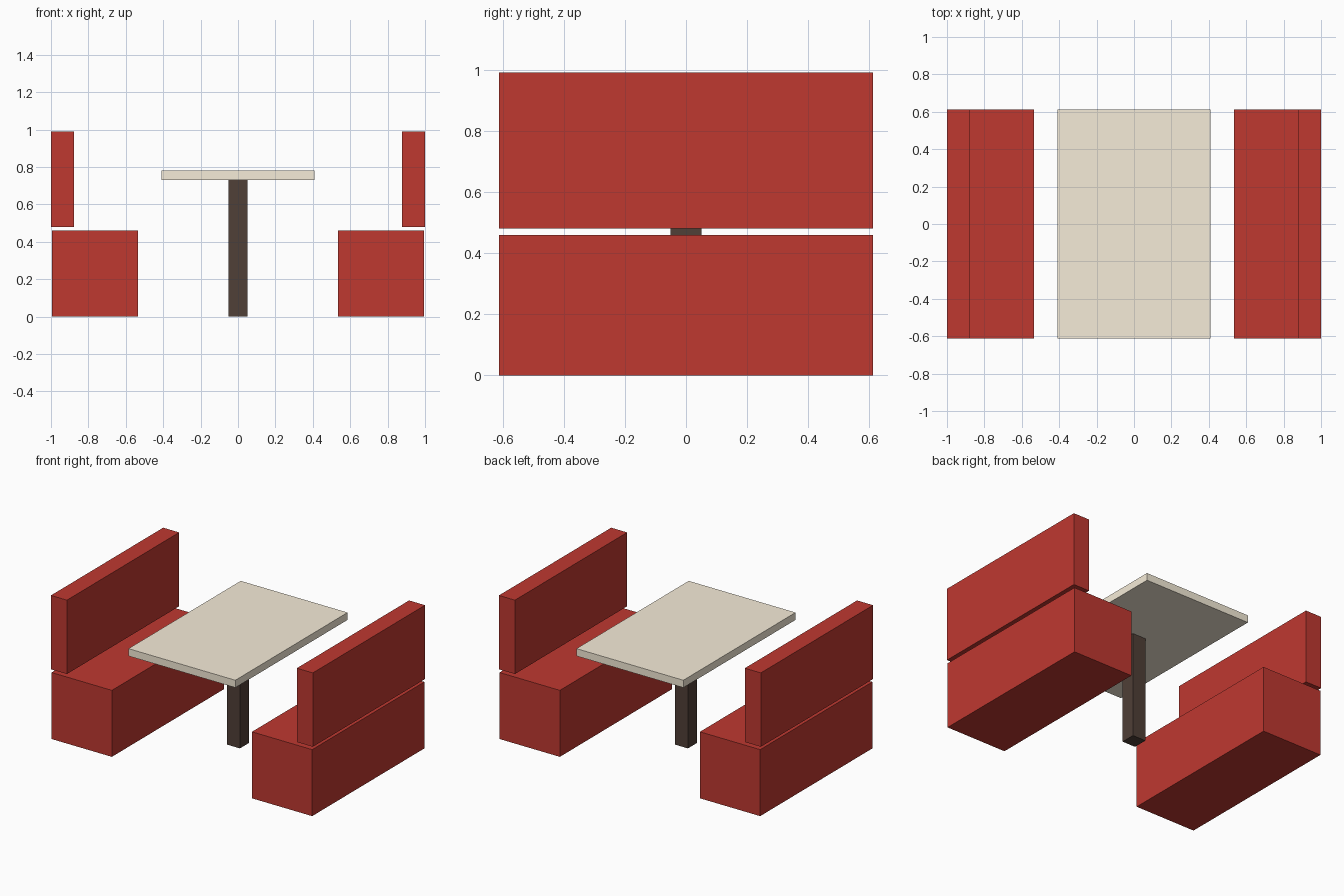
import bpy

if "Cube" in bpy.data.objects:
    bpy.data.objects.remove(bpy.data.objects["Cube"])


def material(name, rgb):
    mat = bpy.data.materials.new(name)
    mat.diffuse_color = (*rgb, 1)
    mat.use_nodes = True
    mat.node_tree.nodes["Principled BSDF"].inputs["Base Color"].default_value = mat.diffuse_color
    return mat


def box(name, x, y, z, mat):
    """Box from (min, max) ranges on each axis."""
    bpy.ops.mesh.primitive_cube_add(size=1, location=[sum(r) / 2 for r in (x, y, z)])
    ob = bpy.context.object
    ob.name = name
    ob.scale = [r[1] - r[0] for r in (x, y, z)]
    bpy.ops.object.transform_apply(location=False, rotation=False, scale=True)
    ob.data.materials.append(mat)
    return ob


red = material("red_upholstery", (0.52, 0.04, 0.03))
cream = material("cream_laminate", (0.92, 0.84, 0.69))
brown = material("dark_brown", (0.08, 0.05, 0.038))

DEPTH = (-0.612, 0.612)

# Table
box("table_top", (-0.408, 0.408), DEPTH, (0.73, 0.781), cream)
box("table_leg", (-0.05, 0.05), (-0.05, 0.05), (0, 0.73), brown)

# Facing benches, mirrored across x
for side, s in (("left", -1), ("right", 1)):
    box(f"{side}_seat", sorted((s * 0.535, s * 0.995)), DEPTH, (0, 0.459), red)
    box(f"{side}_backrest", sorted((s * 0.878, s * 1.0)), DEPTH, (0.48, 0.99), red)
